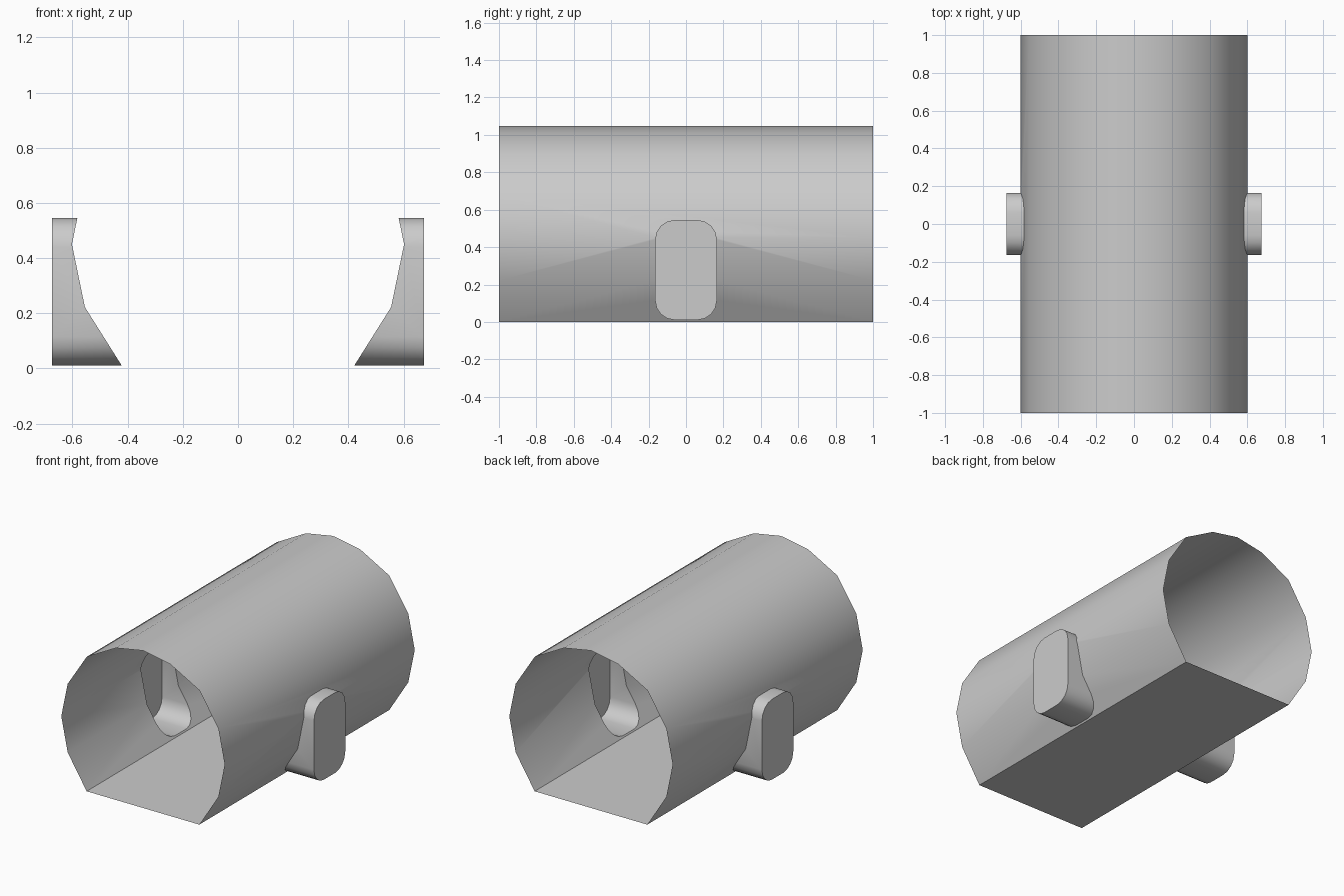
import bpy, bmesh, math
from mathutils import Vector

if "Cube" in bpy.data.objects:
    bpy.data.objects.remove(bpy.data.objects["Cube"])


def prism(name, loop, offset):
    """Closed prism: a polygon loop extruded along an offset vector."""
    bm = bmesh.new()
    face = bm.faces.new([bm.verts.new(p) for p in loop])
    ext = bmesh.ops.extrude_face_region(bm, geom=[face], use_keep_orig=True)
    verts = [g for g in ext["geom"] if isinstance(g, bmesh.types.BMVert)]
    bmesh.ops.translate(bm, verts=verts, vec=Vector(offset))
    bmesh.ops.recalc_face_normals(bm, faces=bm.faces)
    mesh = bpy.data.meshes.new(name)
    bm.to_mesh(mesh)
    bm.free()
    obj = bpy.data.objects.new(name, mesh)
    bpy.context.collection.objects.link(obj)
    return obj


# Tunnel section: flat floor, faceted arch
half = [(0.415, 0.003), (0.555, 0.222), (0.602, 0.45), (0.555, 0.678),
        (0.415, 0.895), (0.2, 1.012)]
section = half + [(0, 1.048)] + [(-x, z) for x, z in reversed(half)]
tunnel = prism("tunnel_shell", [(x, -1, z - 0.003 if z < 0.01 else z) for x, z in section], (0, 2, 0))

# Side alcoves: one rounded bar crossing the tunnel
R, HY, Z0, Z1, HX = 0.105, 0.165, 0.01, 0.545, 0.675
bar = []
corners = [(HY - R, Z1 - R), (R - HY, Z1 - R), (R - HY, Z0 + R), (HY - R, Z0 + R)]
for i, (cy, cz) in enumerate(corners):
    for k in range(5):
        a = math.radians(90 * i + 22.5 * k)
        bar.append((-HX, cy + R * math.cos(a), cz + R * math.sin(a)))
alcoves = prism("alcove_bar", bar, (2 * HX, 0, 0))

# Join into one hollow skin
mod = tunnel.modifiers.new("alcoves", "BOOLEAN")
mod.operation = "UNION"
mod.solver = "EXACT"
mod.object = alcoves
bpy.context.view_layer.objects.active = tunnel
tunnel.select_set(True)
bpy.ops.object.modifier_apply(modifier=mod.name)
bpy.data.objects.remove(alcoves)

# Open both tunnel ends
bm = bmesh.new()
bm.from_mesh(tunnel.data)
ends = [f for f in bm.faces if all(abs(v.co.y) > 0.99 for v in f.verts)
        and abs(f.normal.y) > 0.9]
bmesh.ops.delete(bm, geom=ends, context="FACES")
bm.to_mesh(tunnel.data)
bm.free()

bpy.ops.object.shade_smooth_by_angle(angle=math.radians(40))
